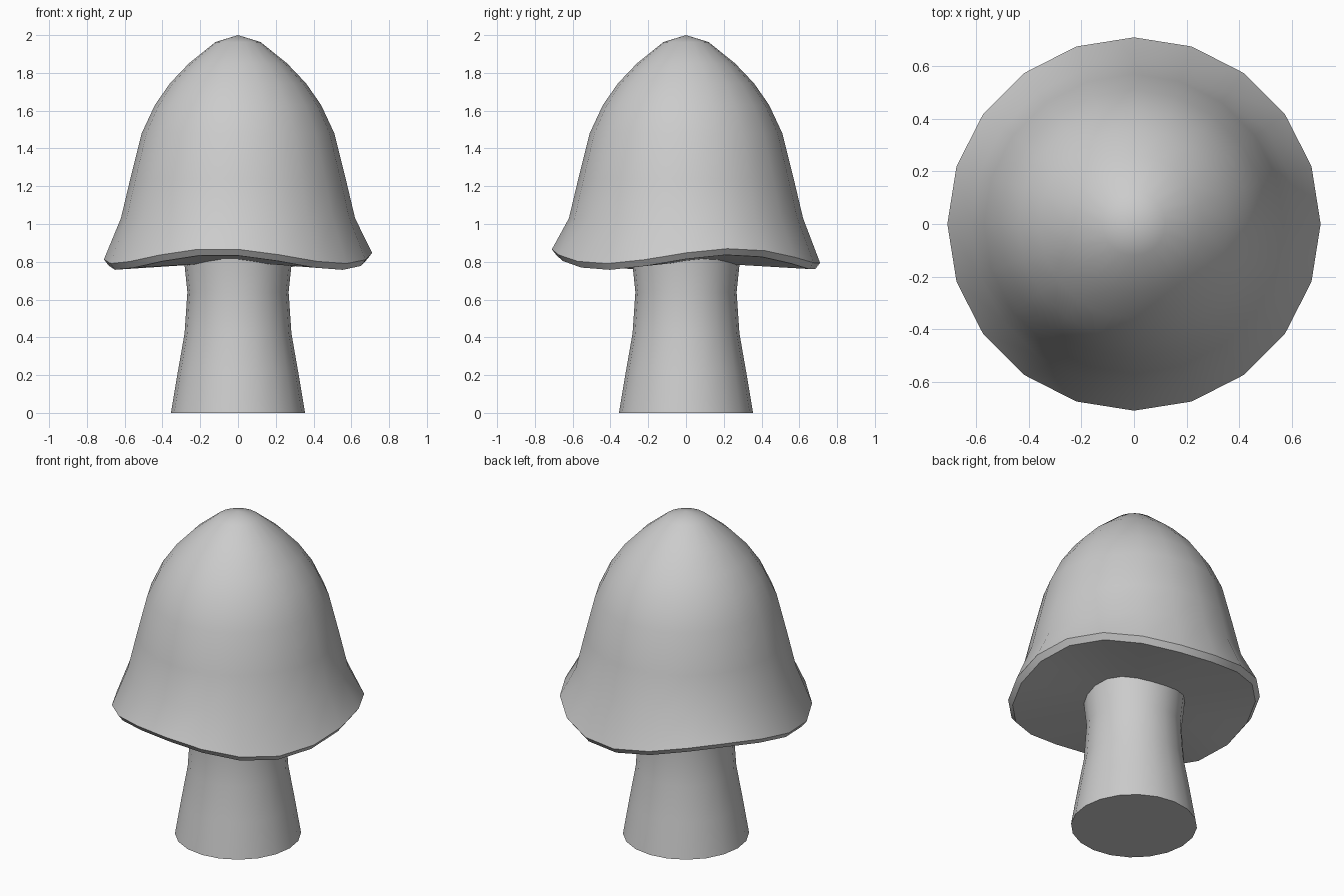
import bpy, bmesh, math

if "Cube" in bpy.data.objects:
    bpy.data.objects.remove(bpy.data.objects["Cube"])

SIDES = 20


def lathe(name, profile, wave=None):
    """Revolve (radius, z, wave weight) points; radius 0 ends become single poles."""
    bm = bmesh.new()
    rings = []
    for r, z, w in profile:
        if r == 0:
            rings.append([bm.verts.new((0, 0, z))] * SIDES)
            continue
        ring = []
        for i in range(SIDES):
            a = 2 * math.pi * i / SIDES
            dz = w * wave(a) if wave else 0
            ring.append(bm.verts.new((r * math.cos(a), r * math.sin(a), z + dz)))
        rings.append(ring)
    for lo, hi in zip(rings, rings[1:]):
        for i in range(SIDES):
            j = (i + 1) % SIDES
            bm.faces.new(list(dict.fromkeys((lo[i], lo[j], hi[j], hi[i]))))
    bmesh.ops.recalc_face_normals(bm, faces=bm.faces)
    mesh = bpy.data.meshes.new(name)
    bm.to_mesh(mesh)
    bm.free()
    obj = bpy.data.objects.new(name, mesh)
    bpy.context.collection.objects.link(obj)
    bpy.ops.object.select_all(action='DESELECT')
    obj.select_set(True)
    bpy.context.view_layer.objects.active = obj
    bpy.ops.object.shade_smooth_by_angle(angle=math.radians(50))
    return obj


# Stem: flared foot, narrow neck, top hidden in the cap
lathe("stem", [(0, 0, 0), (0.355, 0, 0), (0.32, 0.21, 0), (0.283, 0.42, 0),
               (0.268, 0.64, 0), (0.287, 0.82, 0), (0, 0.83, 0)])

# Cap: bell shape with a wavy three-lobed rim and closed underside
lathe("cap", [(0, 0.80, 0), (0.685, 0.797, 1), (0.71, 0.83, 1), (0.62, 1.03, 0),
              (0.57, 1.24, 0), (0.51, 1.48, 0), (0.44, 1.63, 0), (0.36, 1.745, 0),
              (0.26, 1.85, 0), (0.12, 1.963, 0), (0, 2.0, 0)],
      wave=lambda a: 0.04 * math.sin(3 * a + 0.45))
